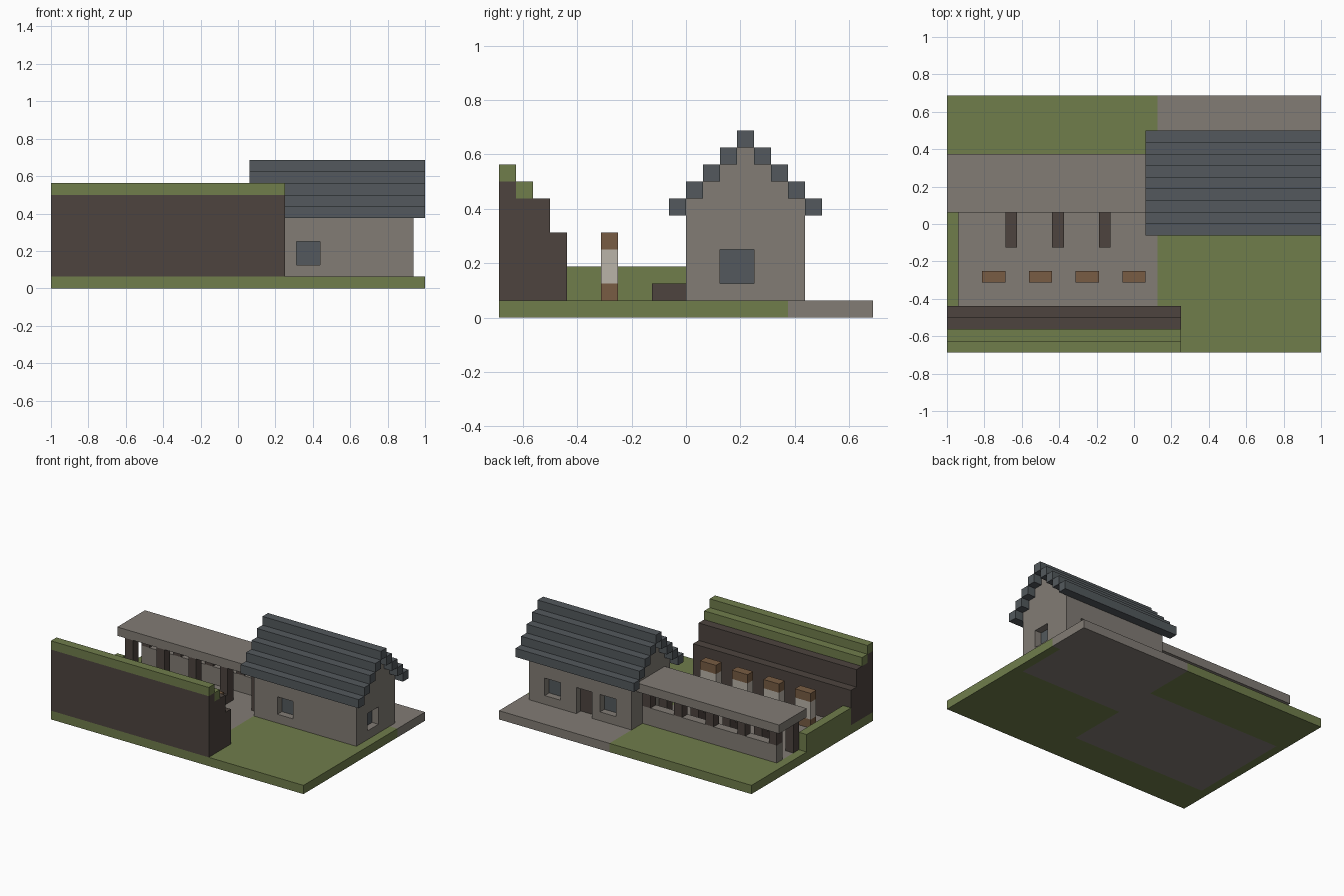
import bpy
import bmesh

UNIT = 1 / 16  # everything sits on a block grid

cube = bpy.data.objects.get("Cube")
if cube:
    bpy.data.objects.remove(cube, do_unlink=True)


def material(name, code):
    def linear(c):
        return c / 12.92 if c <= 0.04045 else ((c + 0.055) / 1.055) ** 2.4
    rgb = [linear(int(code[i:i + 2], 16) / 255) for i in (0, 2, 4)]
    mat = bpy.data.materials.new(name)
    mat.use_nodes = True
    mat.diffuse_color = (*rgb, 1)
    mat.node_tree.nodes["Principled BSDF"].inputs["Base Color"].default_value = (*rgb, 1)
    return mat


grass = material("grass green", "707d4b")
stone = material("stone grey", "827c75")
slate = material("slate blue grey", "53595d")
dark = material("dark timber", "4d443f")
wood = material("warm wood", "785c43")
pale = material("pale straw", "bab3a8")


def finish(name, bm, mat):
    bmesh.ops.recalc_face_normals(bm, faces=bm.faces)
    mesh = bpy.data.meshes.new(name)
    bm.to_mesh(mesh)
    bm.free()
    mesh.materials.append(mat)
    obj = bpy.data.objects.new(name, mesh)
    bpy.context.scene.collection.objects.link(obj)
    return obj


def boxes(name, mat, *spans):
    """One object from boxes given as ((x0, x1), (y0, y1), (z0, z1)) in units."""
    bm = bmesh.new()
    for span in spans:
        made = bmesh.ops.create_cube(bm, size=1)["verts"]
        for v in made:
            v.co = [UNIT * (s[1] if c > 0 else s[0]) for c, s in zip(v.co, span)]
    return finish(name, bm, mat)


def prism(name, mat, x0, x1, profile):
    """Extrude a (y, z) profile along x."""
    bm = bmesh.new()
    face = bm.faces.new([bm.verts.new((x0 * UNIT, y * UNIT, z * UNIT)) for y, z in profile])
    made = bmesh.ops.extrude_face_region(bm, geom=[face])["geom"]
    verts = [g for g in made if isinstance(g, bmesh.types.BMVert)]
    bmesh.ops.translate(bm, vec=((x1 - x0) * UNIT, 0, 0), verts=verts)
    return finish(name, bm, mat)


# Ground slab: lawn and paving
g = (0, 1)
boxes("lawn", grass,
      ((-16, 16), (-11, -7), g), ((-16, -15), (-7, 11), g),
      ((-15, 2), (5, 11), g), ((2, 16), (-7, 0), g), ((15, 16), (0, 6), g))
boxes("paving", stone,
      ((-15, 2), (-7, 5), g), ((2, 15), (0, 11), g), ((15, 16), (6, 11), g))

# Stepped rampart with grassy top
prism("rampart", dark, -16, 4,
      [(-11, 1), (-7, 1), (-7, 5), (-8, 5), (-8, 7), (-10, 7), (-10, 8), (-11, 8)])
boxes("rampart_turf", grass,
      ((-16, 4), (-11, -10), (8, 9)), ((-16, 4), (-10, -9), (7, 8)))

# Low hedge along the side of the yard
boxes("hedge", grass, ((-16, -15), (-7, 1), (1, 3)))

# Row of straw targets in wooden frames
target_x = [(x, x + 2) for x in range(-13, 0, 4)]
boxes("target_frames", wood,
      *[(x, (-5, -4), z) for x in target_x for z in ((1, 2), (4, 5))])
boxes("target_straw", pale, *[(x, (-5, -4), (2, 4)) for x in target_x])

# Covered walkway
boxes("walkway_roof", stone, ((-16, 2), (1, 6), (5, 6)))
boxes("walkway_wall", stone, ((-15, 2), (4, 5), (1, 3)))
post_x = [(x, x + 1) for x in range(-15, 2, 4)]
boxes("walkway_posts", dark, *[(x, (1, 2), (1, 5)) for x in post_x])
boxes("walkway_rear_posts", dark, *[(x, (4, 5), (3, 5)) for x in post_x])
boxes("benches", dark, *[(x, (-2, 1), (1, 2)) for x in post_x[1:4]])

# House body with stepped gables
left = [(0, 1)]
for i in range(4):
    left += [(i, 6 + i + 1), (i + 1, 6 + i + 1)]
left[-1] = (3, 10)
right = [(7 - y, z) for y, z in reversed(left)]
house = prism("house_walls", stone, 2, 15, left + right)

# Recessed openings, each with a thin panel at the back of the recess
deep = 0.9
thin = 0.1
front, back = (-1, deep), (7 - deep, 8)
openings = {
    "front_window": ((5, 7), front, (2, 4)),
    "side_window": ((15 - deep, 16), (2, 4), (2, 4)),
    "back_window_a": ((4, 6), back, (2, 4)),
    "back_window_b": ((11, 13), back, (2, 4)),
    "back_door": ((7, 9), back, (1, 4)),
}
cutter = boxes("opening_cutter", stone, *openings.values())
cutter.hide_render = True
cutter.hide_viewport = True
cut = house.modifiers.new("openings", "BOOLEAN")
cut.operation = "DIFFERENCE"
cut.solver = "EXACT"
cut.object = cutter
for name, (x, y, z) in openings.items():
    if y is front:
        y = (deep - thin, deep)
    elif y is back:
        y = (7 - deep, 7 - deep + thin)
    else:
        x = (15 - deep, 15 - deep + thin)
    boxes(name, dark if "door" in name else slate, (x, y, z))

# Stepped slate roof, mirrored about the ridge
courses = [((1, 16), (3, 4), (10, 11))]
for i in range(4):
    for y in (i - 1, 7 - i):
        courses.append(((1, 16), (y, y + 1), (6 + i, 7 + i)))
boxes("house_roof", slate, *courses)
